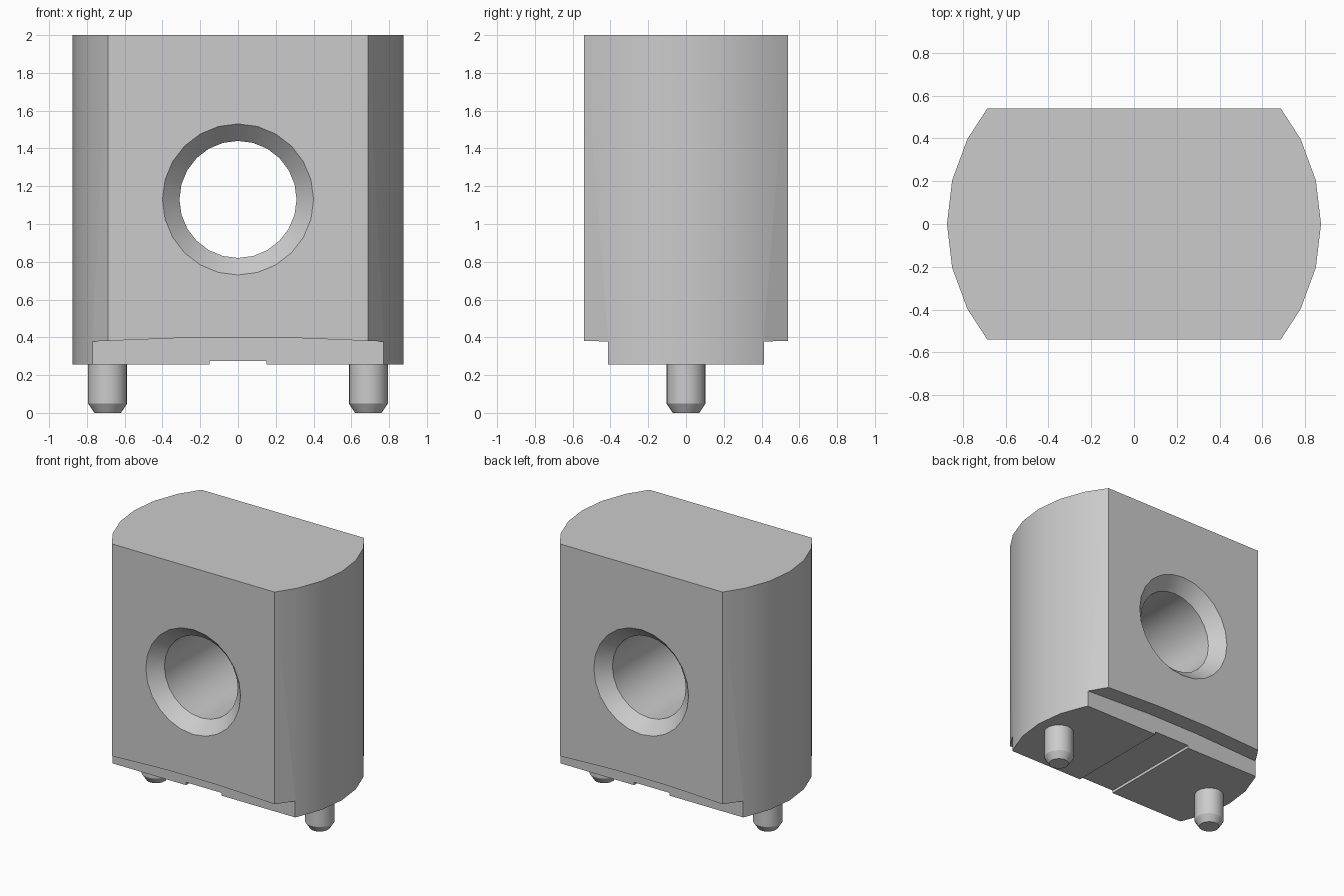
import bpy, bmesh, math

if "Cube" in bpy.data.objects:
    bpy.data.objects.remove(bpy.data.objects["Cube"])

grey = bpy.data.materials.new("light_grey")
grey.diffuse_color = (0.6, 0.6, 0.6, 1)
grey.use_nodes = True
grey.node_tree.nodes["Principled BSDF"].inputs["Base Color"].default_value = grey.diffuse_color


def finish(name, bm):
    bmesh.ops.recalc_face_normals(bm, faces=bm.faces)
    me = bpy.data.meshes.new(name)
    bm.to_mesh(me)
    bm.free()
    me.materials.append(grey)
    ob = bpy.data.objects.new(name, me)
    bpy.context.collection.objects.link(ob)
    return ob


def loft(name, rings):
    """Join equal-length closed rings of points and cap both ends."""
    bm = bmesh.new()
    rows = [[bm.verts.new(p) for p in r] for r in rings]
    n = len(rows[0])
    for a, b in zip(rows, rows[1:]):
        for i in range(n):
            j = (i + 1) % n
            bm.faces.new((a[i], a[j], b[j], b[i]))
    bm.faces.new(rows[0])
    bm.faces.new(rows[-1])
    return finish(name, bm)


def circle(r, n):
    return [(r * math.sin(2 * math.pi * i / n), r * math.cos(2 * math.pi * i / n))
            for i in range(n)]


def smooth(ob):
    ob.data.polygons.foreach_set("use_smooth", [True] * len(ob.data.polygons))
    ob.data.set_sharp_from_angle(angle=math.radians(30))


# Body: two flat sides joined by rounded ends
R = 0.875
arc = [(R * math.cos(math.radians(a)), R * math.sin(math.radians(a)))
       for a in (-27, -13.5, 0, 13.5, 27)]
right = [(0.687, -0.54)] + arc + [(0.687, 0.54)]
outline = right + [(-x, -y) for x, y in right]
body = loft("body", [[(x, y, z) for x, y in outline] for z in (0.255, 2.0)])

# Cutters: countersunk through hole, arched bottom steps, shallow groove
cutters = [loft("hole_cutter", [[(x, y, 1.13 + z) for x, z in circle(r, 24)]
           for y, r in ((-0.6, 0.457), (-0.445, 0.31), (0.445, 0.31), (0.6, 0.457))])]
arch = [(-1, 0.1), (-1, 0.369), (-0.77, 0.378), (-0.22, 0.4),
        (0.22, 0.4), (0.77, 0.378), (1, 0.369), (1, 0.1)]
for s in (-1, 1):
    cutters.append(loft("step_cutter", [[(x, s * y, z) for x, z in arch]
                                        for y in (0.413, 0.7)]))
groove = [(-0.15, 0.1), (-0.15, 0.276), (0.15, 0.276), (0.15, 0.1)]
cutters.append(loft("groove_cutter", [[(x, y, z) for x, z in groove]
                                      for y in (-0.7, 0.7)]))
for c in cutters:
    c.hide_render = True
    m = body.modifiers.new(c.name, 'BOOLEAN')
    m.operation = 'DIFFERENCE'
    m.solver = 'EXACT'
    m.object = c

# Bake the cuts and remove the cutters
bpy.context.view_layer.update()
dg = bpy.context.evaluated_depsgraph_get()
cut_mesh = bpy.data.meshes.new_from_object(body.evaluated_get(dg))
body.modifiers.clear()
body.data = cut_mesh
for c in cutters:
    bpy.data.objects.remove(c)
smooth(body)

# Locating pins with chamfered tips
for side, s in (("left", -1), ("right", 1)):
    pin = loft(side + "_pin", [[(s * 0.69 + x, y, z) for x, y in circle(r, 24)]
               for z, r in ((0, 0.07), (0.05, 0.103), (0.27, 0.103))])
    smooth(pin)
